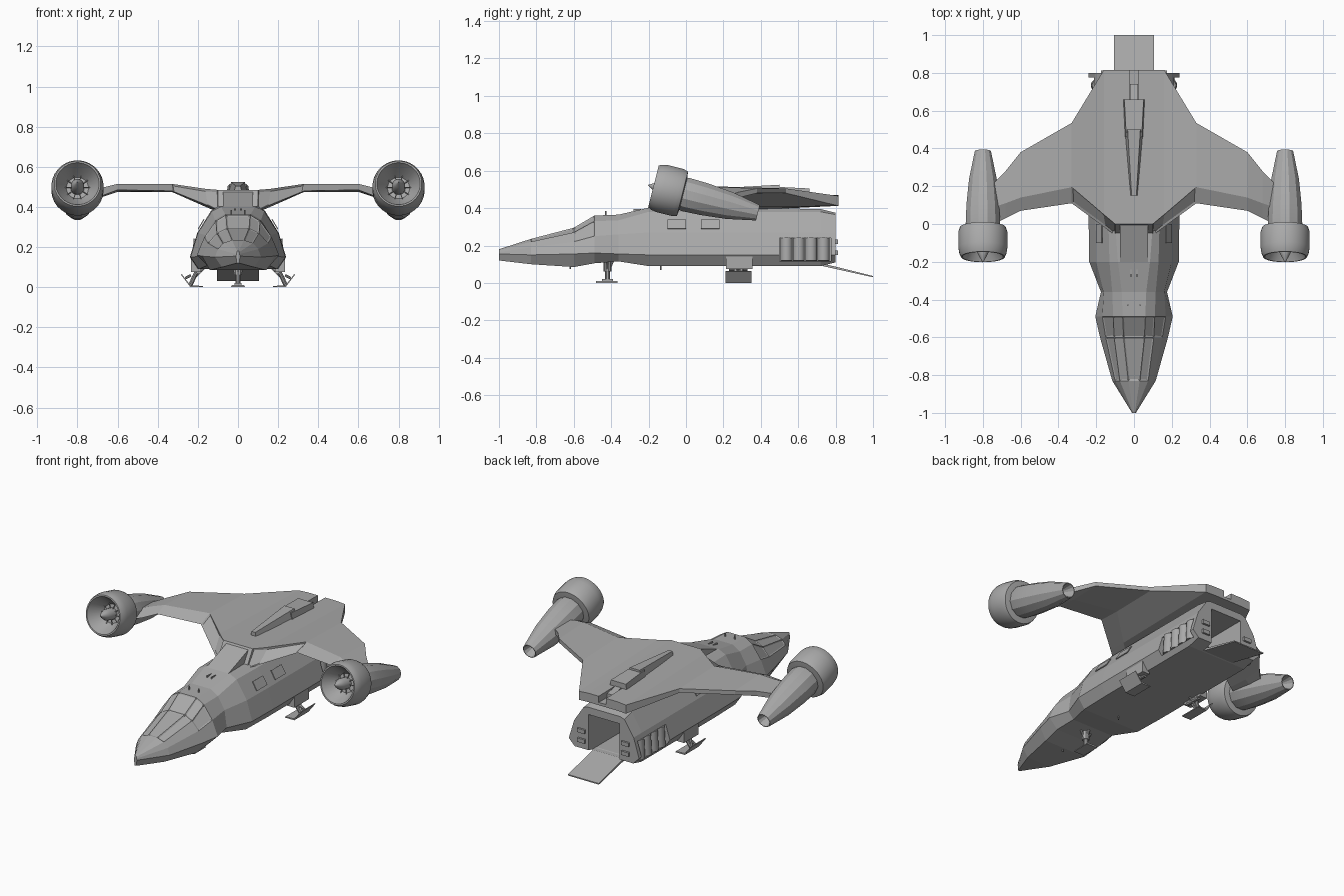
import bpy, bmesh, math
from mathutils import Vector

if "Cube" in bpy.data.objects:
    bpy.data.objects.remove(bpy.data.objects["Cube"])

grey = bpy.data.materials.new("hull_grey")
grey.diffuse_color = (0.40, 0.40, 0.40, 1)
grey.use_nodes = True
grey.node_tree.nodes["Principled BSDF"].inputs["Base Color"].default_value = grey.diffuse_color


def finish(name, bm, smooth=None):
    bmesh.ops.recalc_face_normals(bm, faces=bm.faces[:])
    me = bpy.data.meshes.new(name)
    bm.to_mesh(me)
    bm.free()
    ob = bpy.data.objects.new(name, me)
    bpy.context.collection.objects.link(ob)
    me.materials.append(grey)
    if smooth:
        bpy.ops.object.select_all(action='DESELECT')
        ob.select_set(True)
        bpy.context.view_layer.objects.active = ob
        bpy.ops.object.shade_smooth_by_angle(angle=math.radians(smooth))
    return ob


def loft(rings):
    """Skin a list of closed rings and cap both ends."""
    bm = bmesh.new()
    vs = [[bm.verts.new(p) for p in r] for r in rings]
    n = len(vs[0])
    for a, b in zip(vs, vs[1:]):
        for i in range(n):
            bm.faces.new((a[i], a[(i + 1) % n], b[(i + 1) % n], b[i]))
    bm.faces.new(vs[0])
    bm.faces.new(vs[-1])
    bmesh.ops.recalc_face_normals(bm, faces=bm.faces[:])
    return bm


def rod(name, a, b, profile, sides=12, smooth=35):
    """Lathe (distance, radius) pairs along the line a -> b."""
    a, b = Vector(a), Vector(b)
    d = (b - a).normalized()
    u = d.orthogonal().normalized() if abs(d.x) > 0.5 else (Vector((1, 0, 0)) - d * d.x).normalized()
    v = d.cross(u)
    rings = []
    for s, r in profile:
        rings.append([a + d * s + (u * math.cos(t) + v * math.sin(t)) * r
                      for t in (2 * math.pi * (i + 0.5) / sides for i in range(sides))])
    return finish(name, loft(rings), smooth)


def strut(name, a, b, r, sides=8):
    return rod(name, a, b, [(0, r), ((Vector(b) - Vector(a)).length, r)], sides)


def frustum(name, y0, w0, zb0, zt0, y1, w1, zb1, zt1, x=0.0, taper=1.0):
    ring = lambda y, w, zb, zt: [(x - w, y, zb), (x + w, y, zb),
                                 (x + w * taper, y, zt), (x - w * taper, y, zt)]
    return finish(name, loft([ring(y0, w0, zb0, zt0), ring(y1, w1, zb1, zt1)]))


def box(name, x0, x1, y0, y1, z0, z1):
    return frustum(name, y0, (x1 - x0) / 2, z0, z1, y1, (x1 - x0) / 2, z0, z1, (x0 + x1) / 2)


def plate(name, profile_xz, y0, y1):
    """Extrude an x/z outline along y."""
    return finish(name, loft([[(x, y, z) for x, z in profile_xz] for y in (y0, y1)]))


def cut(ob, cutter):
    m = ob.modifiers.new("cut", 'BOOLEAN')
    m.operation, m.solver, m.object = 'DIFFERENCE', 'EXACT', cutter
    bpy.context.view_layer.objects.active = ob
    bpy.ops.object.modifier_apply(modifier=m.name)
    bpy.data.objects.remove(cutter)


# fuselage: half sections bottom -> top, mirrored into rings
sections = [
    (-1.00, [(.006, .12), (.010, .155), (.008, .165), (.006, .175), (.004, .18)]),
    (-0.83, [(.080, .10), (.115, .150), (.100, .19), (.075, .22), (.030, .235)]),
    (-0.60, [(.140, .085), (.180, .155), (.150, .22), (.105, .27), (.055, .295)]),
    (-0.49, [(.150, .105), (.205, .16), (.168, .25), (.110, .33), (.060, .36)]),
    (-0.36, [(.140, .115), (.175, .155), (.160, .26), (.115, .335), (.065, .365)]),
    (-0.20, [(.195, .09), (.237, .15), (.200, .27), (.130, .38), (.085, .402)]),
    (0.00, [(.200, .09), (.240, .15), (.203, .27), (.135, .38), (.100, .405)]),
    (0.72, [(.200, .09), (.240, .15), (.203, .27), (.135, .38), (.100, .395)]),
    (0.80, [(.200, .11), (.240, .15), (.203, .27), (.140, .365), (.110, .375)]),
]
rings = [[(x, y, z) for x, z in h] + [(-x, y, z) for x, z in reversed(h)] for y, h in sections]
bm = loft(rings)
# canopy panes, inset into the upper nose faces
panes = [f for f in bm.faces if -0.8 < f.calc_center_median().y < -0.52
         and f.calc_center_median().z > 0.225 and f.normal.z > 0.2]
bmesh.ops.inset_individual(bm, faces=panes, thickness=0.010, depth=-0.004)
hull = finish("fuselage", bm)
cut(hull, box("bay_cutter", -.105, .105, .30, .95, .102, .33))
for s in (-1, 1):
    cut(hull, box("side_cutter", min(s * .165, s * .3), max(s * .165, s * .3), .50, .775, .118, .24))

# wing: (x, lead y, lead z, crease y, top z, trail y, trail top z, trail low z, belly z)
stations = [
    (0.00, -.06, .385, .00, .485, .815, .470, .415, .375),
    (0.10, -.06, .385, .00, .485, .815, .470, .415, .375),
    (0.16, -.015, .410, .05, .490, .815, .465, .412, .400),
    (0.33, .11, .480, .195, .515, .535, .505, .480, .475),
    (0.60, .07, .485, .140, .515, .380, .505, .480, .475),
    (0.68, .03, .455, .110, .495, .280, .485, .455, .448),
    (0.74, .00, .440, .090, .475, .220, .465, .435, .430),
]


def rib(st, s):
    x, ly, lz, cy, tz, ty, tt, tb, bz = st
    return [(s * x, ly, lz), (s * x, cy, tz), (s * x, ty, tt), (s * x, ty, tb), (s * x, cy + .05, bz)]


bm = loft([rib(st, -1) for st in reversed(stations[1:])] + [rib(st, 1) for st in stations])
# recessed intake panels on the wing root leading edge
for s in (-1, 1):
    front = [f for f in bm.faces if 0.1 < s * f.calc_center_median().x < 0.33
             and f.calc_center_median().y < 0.14 and f.normal.y < -0.3 and f.normal.z > 0]
    if front:
        bmesh.ops.inset_region(bm, faces=front, thickness=0.010, depth=-0.008)
wing = finish("wing", bm)
cut(wing, box("slot_cutter", -.025, .025, .66, .95, .432, .60))

# dorsal spine
frustum("spine_front", .15, .018, .48, .505, .50, .048, .48, .525, taper=0.7)
frustum("spine_rear", .46, .048, .47, .515, .66, .060, .45, .505, taper=0.85)
frustum("spine_tail", .66, .020, .43, .475, .74, .020, .43, .460)
frustum("dorsal_fairing", -.20, .075, .39, .402, .02, .075, .40, .484)

# engine nacelles
tail = (0, .385, .375)
front = (0, -.174, .516)
for s, side in ((-1, "left"), (1, "right")):
    a, b = (s * .8, front[1], front[2]), (s * .8, tail[1], tail[2])
    rod("fan_ring_" + side, a, b,
        [(-.03, .001), (.0, .018), (.03, .032), (.09, .034), (.09, .055), (.01, .104), (0, .108),
         (0, .116), (.02, .125), (.05, .130), (.135, .130), (.16, .122), (.165, .085)], 32, 30)
    rod("nacelle_body_" + side, a, b,
        [(.15, .088), (.18, .094), (.28, .090), (.42, .076), (.576, .044), (.576, .040), (.48, .004)], 12, 25)
    for i in range(10):  # intake vanes
        t = 2 * math.pi * i / 10
        d = (Vector(b) - Vector(a)).normalized()
        v = d.cross(Vector((1, 0, 0)))
        w = Vector((math.cos(t), 0, 0)) + v * math.sin(t)
        c = Vector(a) + d * .078
        strut("intake_vane_" + side, c + w * .03, c + w * .062, .003, 4)

# side exhaust columns, rear latches and hull windows
for s, side in ((-1, "left"), (1, "right")):
    for i in range(4):
        y = .537 + .066 * i
        strut("exhaust_column_" + side, (s * .197, y, .118), (s * .190, y, .24), .032, 16)
    for z in (.16, .22):
        box("rear_latch_" + side, s * .15 - .025, s * .15 + .025, .79, .812, z - .012, z + .012)
    for y0 in (-.10, .08):  # windows lie on the sloping upper side
        p = [(s * .197, .287), (s * .167, .337), (s * .171, .340), (s * .201, .290)]
        plate("side_window_" + side, p, y0, y0 + .10)
    box("roof_vent_" + side, s * .015 - .003, s * .015 + .003, -.28, -.24, .375, .395)
    strut("antenna_" + side, (s * .033, -.43, .355), (s * .033, -.43, .385), .004, 6)

# loading ramp
frustum("loading_ramp", .73, .105, .09, .104, 1.0, .105, .030, .037)

# front landing gear
strut("front_leg", (0, -.42, .12), (0, -.42, .01), .014, 10)
strut("front_leg_sleeve", (0, -.42, .12), (0, -.42, .06), .021, 10)
strut("front_brace", (0, -.39, .12), (0, -.425, .04), .007)
for s in (-1, 1):
    strut("front_side_brace", (s * .035, -.42, .115), (0, -.42, .045), .006)
frustum("front_foot", -.48, .036, 0, .010, -.365, .036, 0, .010, taper=0.85)
box("front_foot_pad", -.018, .018, -.45, -.39, .008, .022)

# rear landing gear: bent skids on splayed legs
for s, side in ((-1, "left"), (1, "right")):
    skid = [(.280, .065), (.237, .010), (.175, .000), (.237, 0.0), (.246, .006), (.284, .062)]
    plate("rear_skid_" + side, [(s * x, z) for x, z in
                                (skid[0], skid[1], (.175, .006), skid[2], skid[3], skid[5])], .21, .35)
    box("gear_bracket_" + side, s * .21 - .025, s * .21 + .025, .215, .355, .075, .148)
    for y in (.255, .305):
        strut("rear_leg_" + side, (s * .195, y, .10), (s * .237, .28, .012), .011)
    strut("rear_piston_" + side, (s * .17, .28, .095), (s * .225, .28, .04), .007)
    strut("rear_hinge_" + side, (s * .195, .23, .078), (s * .195, .33, .078), .013, 10)
    strut("skid_brace_" + side, (s * .235, .28, .06), (s * .262, .28, .045), .007)

# belly probes
strut("belly_probe", (0, -.135, .10), (0, -.135, .068), .004, 6)
strut("nose_probe", (0, -.62, .09), (0, -.62, .075), .004, 6)
